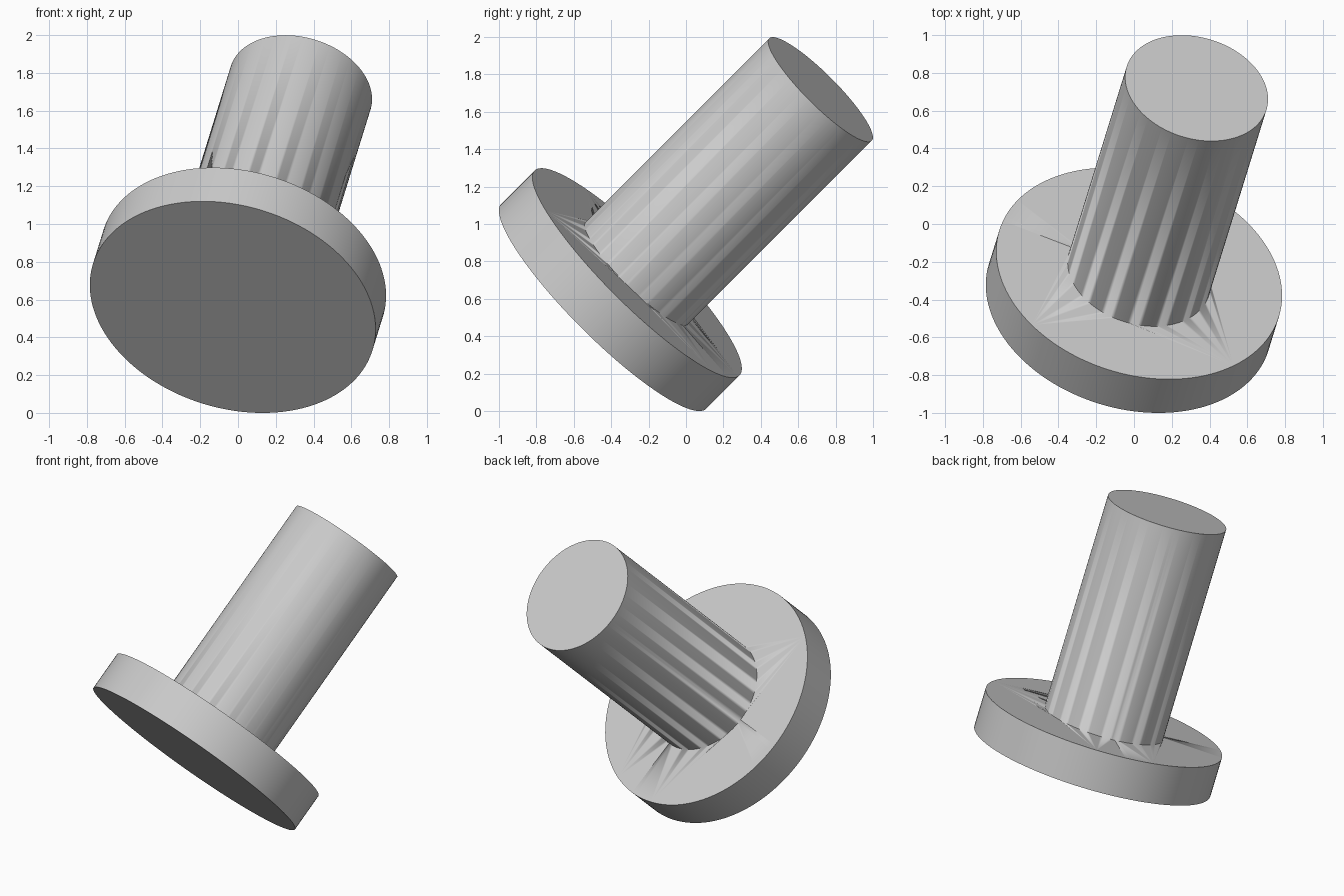
import bpy
import math
from mathutils import Vector

cube = bpy.data.objects.get("Cube")
if cube:
    bpy.data.objects.remove(cube, do_unlink=True)

UNIT = 0.1291
AXIS = Vector((0.31, 1, 1)).normalized()
BASE = Vector((-0.028, -0.44, 0.56))  # centre of the flange's outer face

grey = bpy.data.materials.new("plain grey")
grey.use_nodes = True
colour = (0.6, 0.6, 0.6, 1)
grey.diffuse_color = colour
grey.node_tree.nodes["Principled BSDF"].inputs["Base Color"].default_value = colour


def cylinder(name, radius, start, end):
    """Round bar along the tilted axis, between two distances from the base."""
    bpy.ops.mesh.primitive_cylinder_add(
        vertices=128, radius=radius * UNIT, depth=(end - start) * UNIT,
        location=BASE + AXIS * UNIT * (start + end) / 2,
        rotation=AXIS.to_track_quat("Z", "Y").to_euler())
    obj = bpy.context.object
    obj.name = name
    obj.data.materials.append(grey)
    bpy.ops.object.shade_smooth_by_angle(angle=math.radians(30))
    return obj


# Wide flange, and the shaft standing on it
flange = cylinder("flange", 6, 0, 2)
shaft = cylinder("shaft", 3, 2, 13)

# Join into one solid, without the hidden contact faces
union = flange.modifiers.new("join shaft", "BOOLEAN")
union.operation = "UNION"
union.solver = "EXACT"
union.object = shaft
bpy.context.view_layer.objects.active = flange
bpy.ops.object.modifier_apply(modifier=union.name)
bpy.data.objects.remove(shaft, do_unlink=True)
flange.name = "flanged_shaft"
